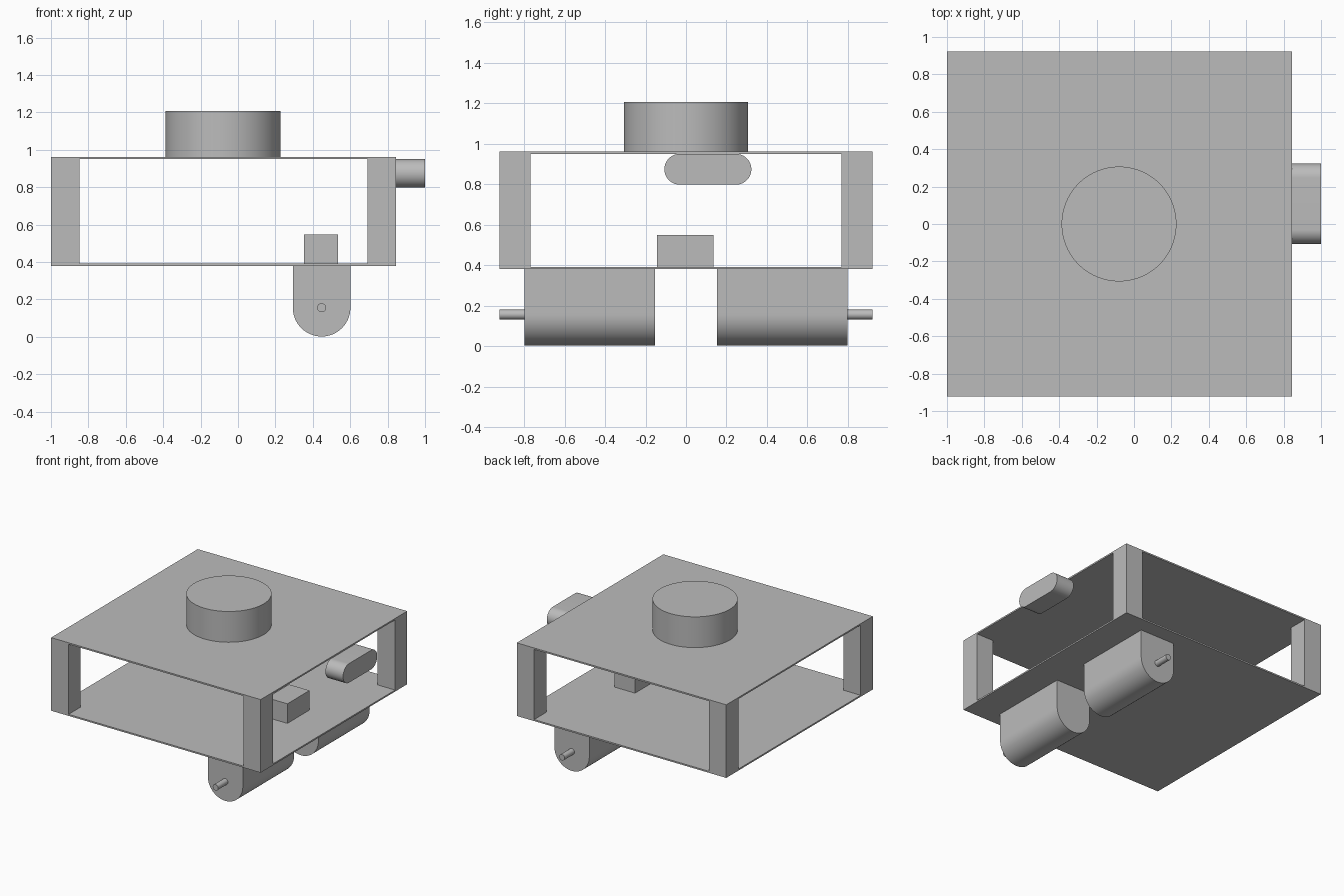
import bpy, bmesh
from math import pi, sin, cos, radians
from mathutils import Vector

if "Cube" in bpy.data.objects:
    bpy.data.objects.remove(bpy.data.objects["Cube"], do_unlink=True)

grey = bpy.data.materials.new("plain_grey")
grey.use_nodes = True
colour = (0.5, 0.5, 0.5, 1)
grey.diffuse_color = colour
grey.node_tree.nodes["Principled BSDF"].inputs["Base Color"].default_value = colour


def prism(name, outline, direction, smooth=False):
    """Extrude a closed outline of 3D points along a direction."""
    bm = bmesh.new()
    face = bm.faces.new([bm.verts.new(p) for p in outline])
    ext = bmesh.ops.extrude_face_region(bm, geom=[face], use_keep_orig=True)
    moved = [g for g in ext["geom"] if isinstance(g, bmesh.types.BMVert)]
    bmesh.ops.translate(bm, verts=moved, vec=Vector(direction))
    bmesh.ops.recalc_face_normals(bm, faces=bm.faces)
    mesh = bpy.data.meshes.new(name)
    bm.to_mesh(mesh)
    bm.free()
    obj = bpy.data.objects.new(name, mesh)
    bpy.context.collection.objects.link(obj)
    mesh.materials.append(grey)
    if smooth:
        bpy.ops.object.select_all(action='DESELECT')
        obj.select_set(True)
        bpy.context.view_layer.objects.active = obj
        bpy.ops.object.shade_smooth_by_angle(angle=radians(30))
    return obj


def box(name, x0, x1, y0, y1, z0, z1):
    base = [(x0, y0, z0), (x1, y0, z0), (x1, y1, z0), (x0, y1, z0)]
    return prism(name, base, (0, 0, z1 - z0))


def arc(cu, cv, r, start, end, steps):
    """Points on an arc; both ends are included."""
    angles = [start + (end - start) * i / steps for i in range(steps + 1)]
    return [(cu + r * cos(a), cv + r * sin(a)) for a in angles]


# Open chassis: two thin plates joined by four corner posts
X0, X1, Y, Z0, Z1 = -1.0, 0.845, 0.922, 0.38, 0.962
POST, PLATE = 0.153, 0.012
box("bottom_plate", X0, X1, -Y, Y, Z0, Z0 + PLATE)
box("top_plate", X0, X1, -Y, Y, Z1 - PLATE, Z1)
for x_name, x in (("right", X0), ("left", X1 - POST)):
    for y_name, y in (("front", -Y), ("back", Y - POST)):
        box(f"{y_name}_{x_name}_post", x, x + POST, y, y + POST,
            Z0 + PLATE, Z1 - PLATE)

# Round turret on the roof
circle = arc(-0.08, 0, 0.307, 0, 2 * pi, 96)[:-1]
prism("roof_turret", [(x, y, Z1) for x, y in circle], (0, 0, 0.245), True)

# Small block resting on the floor
box("floor_block", 0.354, 0.535, -0.143, 0.135, Z0 + PLATE, 0.548)

# Pill-shaped sensor projecting from the side
R = 0.076
pill = arc(0.323 - R, 0.874, R, -pi / 2, pi / 2, 32)
pill += arc(-0.107 + R, 0.874, R, pi / 2, 3 * pi / 2, 32)
prism("side_sensor", [(X1, y, z) for y, z in pill], (0.155, 0, 0), True)

# Pair of round-bottomed motors with axle shafts under the floor
MX, MZ, MR = 0.447, 0.156, 0.154
profile = [(MX + MR, Z0), (MX - MR, Z0)] + arc(MX, MZ, MR, pi, 2 * pi, 48)
shaft = arc(MX, MZ, 0.024, 0, 2 * pi, 32)[:-1]
for name, s in (("front", -1), ("back", 1)):
    prism(f"{name}_motor", [(x, s * 0.153, z) for x, z in profile],
          (0, s * 0.645, 0), True)
    prism(f"{name}_axle", [(x, s * 0.798, z) for x, z in shaft],
          (0, s * 0.124, 0), True)
